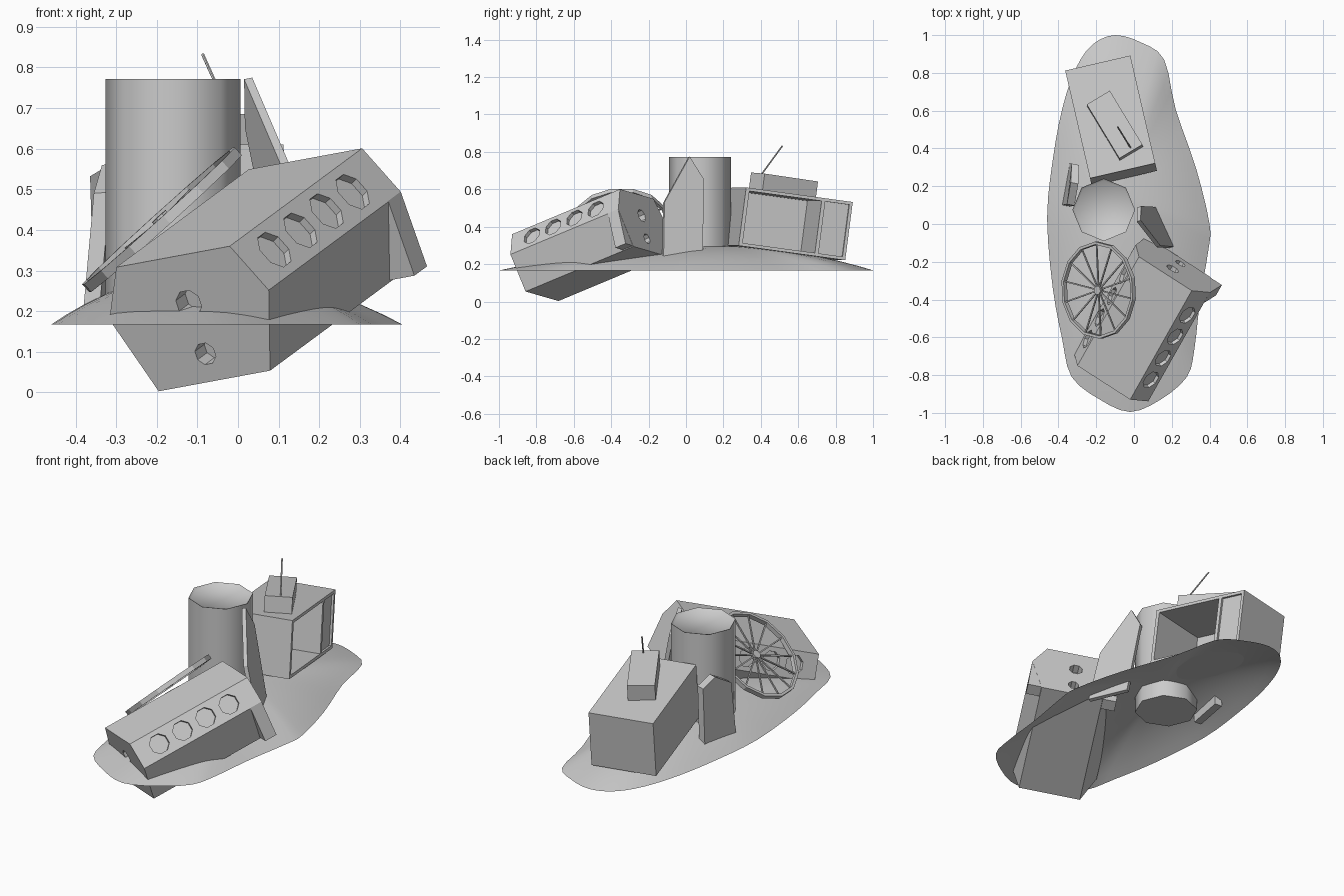
import bpy, bmesh, math
from mathutils import Matrix, Vector

if "Cube" in bpy.data.objects:
    bpy.data.objects.remove(bpy.data.objects["Cube"])

def finish(name, bm, mat=Matrix(), smooth=None):
    bmesh.ops.recalc_face_normals(bm, faces=bm.faces)
    me = bpy.data.meshes.new(name)
    bm.to_mesh(me)
    bm.free()
    me.transform(mat)
    ob = bpy.data.objects.new(name, me)
    bpy.context.collection.objects.link(ob)
    if smooth:
        bpy.ops.object.select_all(action='DESELECT')
        ob.select_set(True)
        bpy.context.view_layer.objects.active = ob
        bpy.ops.object.shade_smooth_by_angle(angle=math.radians(smooth))
    return ob

def add_prism(bm, pts, vec):
    a = [bm.verts.new(p) for p in pts]
    b = [bm.verts.new(Vector(p) + Vector(vec)) for p in pts]
    n = len(a)
    bm.faces.new(a)
    bm.faces.new(b[::-1])
    for i in range(n):
        bm.faces.new((a[i], a[(i + 1) % n], b[(i + 1) % n], b[i]))

def prism(name, pts, vec, mat=Matrix()):
    bm = bmesh.new()
    add_prism(bm, pts, vec)
    return finish(name, bm, mat)

def add_box(bm, lo, hi):
    c = [(lo[k] + hi[k]) / 2 for k in range(3)]
    s = [hi[k] - lo[k] for k in range(3)]
    bmesh.ops.create_cube(bm, size=1, matrix=Matrix.Translation(c) @ Matrix.Diagonal((*s, 1)))

def add_cyl(bm, centre, axis, r, depth, n=8):
    m = Matrix.Translation(centre) @ Vector(axis).to_track_quat('Z', 'Y').to_matrix().to_4x4() \
        @ Matrix.Rotation(math.pi / n, 4, 'Z')
    bmesh.ops.create_cone(bm, cap_ends=True, segments=n, radius1=r, radius2=r, depth=depth, matrix=m)

def cut(ob, bm, mat):
    tool = finish("cutter", bm, mat)
    tool.hide_render = True
    mod = ob.modifiers.new("cut", 'BOOLEAN')
    mod.operation, mod.solver, mod.object = 'DIFFERENCE', 'EXACT', tool
    bpy.context.view_layer.objects.active = ob
    bpy.ops.object.modifier_apply(modifier=mod.name)
    bpy.data.objects.remove(tool)

# Ground mound: smooth outline, rings rising to an off-centre crest
outline = [(-.10, 1), (.04, .96), (.16, .87), (.22, .61), (.33, .29), (.40, 0), (.395, -.13), (.35, -.4),
           (.32, -.66), (.28, -.81), (.14, -.93), (-.02, -.995), (-.18, -.93), (-.33, -.81), (-.38, -.61),
           (-.43, -.34), (-.46, .03), (-.43, .34), (-.38, .61), (-.31, .82), (-.22, .95)]
P = [Vector(p) for p in outline]
loop = []
for i in range(len(P)):
    p0, p1, p2, p3 = (P[(i + k - 1) % len(P)] for k in range(4))
    for t in (0, 1 / 3, 2 / 3):
        loop.append(p1 + .5 * t * (p2 - p0 + t * (2 * p0 - 5 * p1 + 4 * p2 - p3 + t * (3 * p1 - p0 - 3 * p2 + p3))))
crest = Vector((-.08, .15))
bm = bmesh.new()
rings = []
for s in (1, .9, .78, .64, .48, .3, .14):
    rings.append([bm.verts.new((*(crest + (p - crest) * s), .167 + .13 * (1 - s * s))) for p in loop])
top = bm.verts.new((*crest, .298))
n = len(loop)
for i in range(n):
    j = (i + 1) % n
    for a, b in zip(rings, rings[1:]):
        bm.faces.new((a[i], a[j], b[j], b[i]))
    bm.faces.new((rings[-1][i], rings[-1][j], top))
finish("ground_mound", bm, smooth=60)

# Silo with a shallow rim
bm = bmesh.new()
bmesh.ops.create_cone(bm, cap_ends=True, segments=8, radius1=.166, radius2=.166, depth=.57)
cap = max(bm.faces, key=lambda f: f.calc_center_median().z)
bmesh.ops.inset_region(bm, faces=[cap], thickness=.011)
bmesh.ops.translate(bm, verts=cap.verts, vec=(0, 0, -.012))
finish("silo", bm, Matrix.Translation((-.16, .075, .487)), smooth=50)

# Crashed six-sided hull: local x across, y along, z up
w = Vector((.831, -.534, .154)).normalized()
e = Vector((.454, .823, .340))
e = (e - w * e.dot(w)).normalized()
u = w.cross(e)
hull_m = Matrix.Translation((-.16, -.84, .334)) @ Matrix((w, e, u)).transposed().to_4x4()
L = .705
half = [(.168, 0), (.236, -.128), (.165, -.33)]
sec = half + [(-x, z) for x, z in half[::-1]]
hull = prism("hull", [(x, 0, z) for x, z in sec], (0, L, 0), hull_m)

# Portholes on both bevels, round ports in both ends
bm = bmesh.new()
for s in (-1, 1):
    for i in range(4):
        add_cyl(bm, (.202 * s, .134 + .139 * i, -.064), (.128 * s, 0, .068), .052, .04)
for y in (0, L):
    add_cyl(bm, (0, y, -.125), (0, 1, 0), .036, .1)
    add_cyl(bm, (0, y, -.258), (0, 1, 0), .029, .1)
cut(hull, bm, hull_m)

# Flared fins at the rear end of the hull
for s, side in ((-1, "left"), (1, "right")):
    prism("hull_fin_" + side, [(.236 * s, .637, -.126), (.24 * s, .637, -.325), (.16 * s, .637, -.325)],
          (0, L - .638, 0), hull_m)

# Spoked wheel leaning on the hull
wheel_m = Matrix.Translation((-.187, -.35, .425)) @ \
    Vector((-.67, -.03, .74)).to_track_quat('Z', 'Y').to_matrix().to_4x4()
N = 14
bm = bmesh.new()
rim = []
for i in range(N):
    a = 2 * math.pi * i / N
    rim.append([bm.verts.new((r * math.cos(a), r * math.sin(a), z))
                for r, z in ((.257, -.013), (.257, .013), (.242, .013), (.242, -.013))])
for i in range(N):
    a, b = rim[i], rim[(i + 1) % N]
    for k in range(4):
        bm.faces.new((a[k], b[k], b[(k + 1) % 4], a[(k + 1) % 4]))
    d = Vector((math.cos(2 * math.pi * i / N), math.sin(2 * math.pi * i / N), 0))
    add_cyl(bm, d * .13, d, .005, .23, 4)
add_cyl(bm, (0, 0, 0), (0, 0, 1), .024, .024)
finish("spoked_wheel", bm, wheel_m)

# Tilted cabin, open on its right side, with a recessed panel behind the opening
cabin_m = Matrix.Translation((-.126, .567, .571)) @ Matrix.Rotation(math.radians(13), 4, 'Z') \
    @ Matrix.Rotation(math.radians(-7.6), 4, 'X')
bm = bmesh.new()
add_box(bm, (-.177, -.295, -.314), (.177, .295, 0))
cabin = finish("cabin", bm, cabin_m)
bm = bmesh.new()
add_box(bm, (-.162, -.275, -.297), (.2, .125, -.017))
add_box(bm, (.165, .145, -.297), (.2, .278, -.017))
cut(cabin, bm, cabin_m)

# Roof unit and aerial
roof_m = cabin_m @ Matrix.Translation((.0136, -.0565, 0)) @ Matrix.Rotation(math.radians(18), 4, 'Z')
bm = bmesh.new()
add_box(bm, (-.071, -.168, -.005), (.071, .168, .088))
finish("roof_unit", bm, roof_m)
a, b = Vector((-.016, .40, .675)), Vector((-.087, .515, .832))
bm = bmesh.new()
add_cyl(bm, (a + b) / 2, b - a, .004, (b - a).length, 6)
finish("aerial", bm)

# Broken wall slabs leaning either side of the silo
prism("right_slab", [(.125, .09, .22), (.037, .095, .655), (.035, .02, .775), (.14, -.115, .53), (.215, -.12, .22)],
      (-.02, -.008, -.004))
prism("left_slab", [(-.382, .10, .19), (-.355, .105, .49), (-.335, .22, .56), (-.33, .32, .53), (-.342, .32, .19)],
      (.04, -.008, .003))
